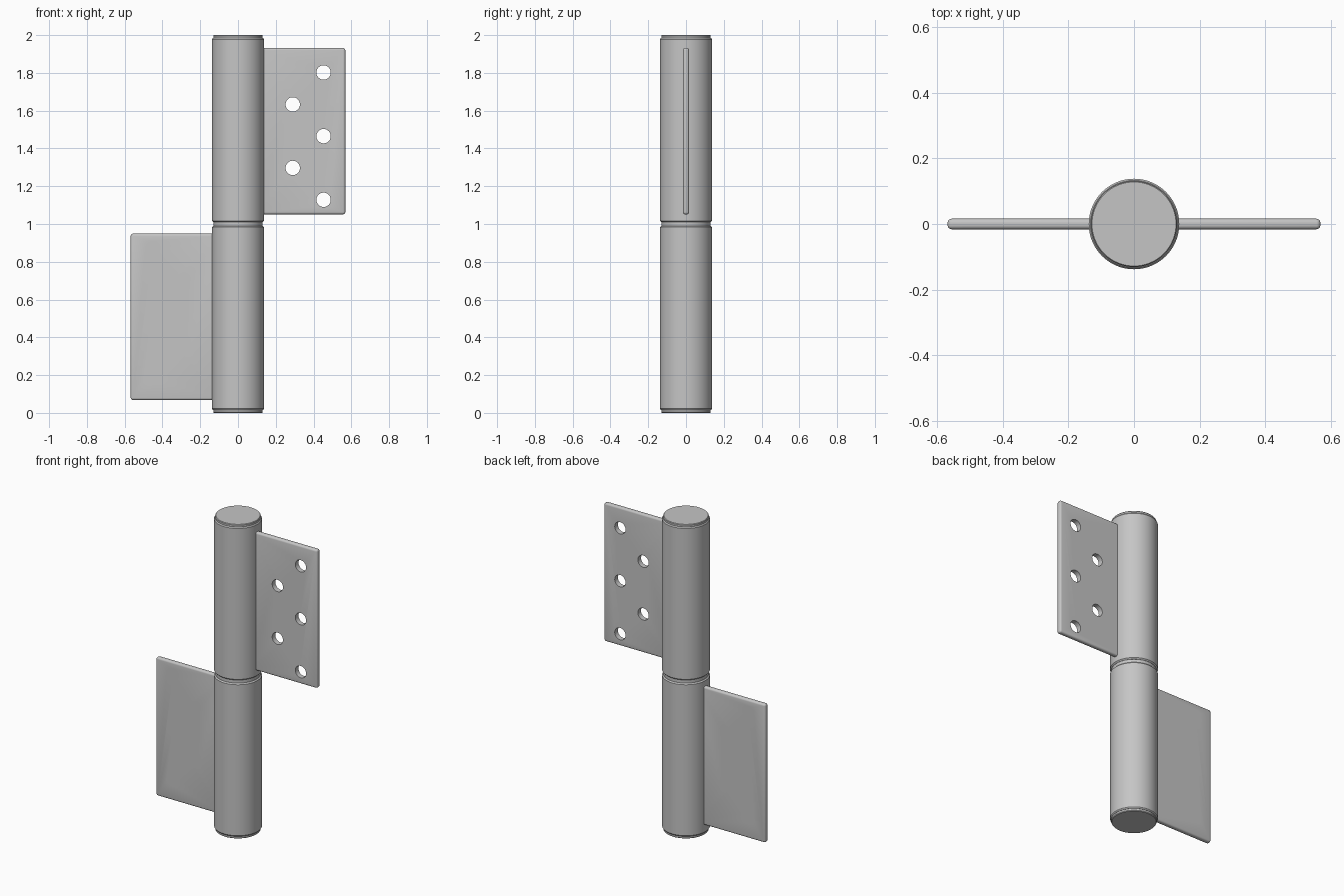
import bpy, bmesh, math
from mathutils import Matrix

if "Cube" in bpy.data.objects:
    bpy.data.objects.remove(bpy.data.objects["Cube"])

steel = bpy.data.materials.new("brushed_steel")
steel.diffuse_color = (0.56, 0.56, 0.56, 1)
steel.use_nodes = True
steel.node_tree.nodes["Principled BSDF"].inputs["Base Color"].default_value = steel.diffuse_color


def finish(bm, name):
    bmesh.ops.recalc_face_normals(bm, faces=bm.faces)
    me = bpy.data.meshes.new(name)
    bm.to_mesh(me)
    bm.free()
    ob = bpy.data.objects.new(name, me)
    me.materials.append(steel)
    bpy.context.collection.objects.link(ob)
    bpy.ops.object.select_all(action='DESELECT')
    ob.select_set(True)
    bpy.context.view_layer.objects.active = ob
    bpy.ops.object.shade_smooth_by_angle(angle=math.radians(35))
    return ob


def lathe(name, profile, seg=64):
    """Closed solid of revolution about z from (radius, height) points."""
    bm = bmesh.new()
    rings = [[bm.verts.new((r * math.cos(2 * math.pi * i / seg),
                            r * math.sin(2 * math.pi * i / seg), z))
              for i in range(seg)] for r, z in profile]
    for a, b in zip(rings, rings[1:]):
        for i in range(seg):
            j = (i + 1) % seg
            bm.faces.new((a[i], a[j], b[j], b[i]))
    bm.faces.new(rings[0])
    bm.faces.new(rings[-1])
    return finish(bm, name)


R = 0.138        # barrel radius
HALF_T = 0.016   # half leaf thickness
HOLE_R = 0.038
HOLES = [(0.453, 1.802), (0.29, 1.633), (0.453, 1.465), (0.29, 1.297), (0.453, 1.128)]

# Half turn about the y axis through z = 1 carries the upper half to the lower
HALF_TURN = Matrix.Translation((0, 0, 2)) @ Matrix.Rotation(math.pi, 4, 'Y')


def leaf(name, turn):
    # Flat plate with rounded outer edges, root buried in the barrel
    x0, x1, z0, z1 = 0.1, 0.568, 1.051, 1.932
    bm = bmesh.new()
    bmesh.ops.create_cube(bm, size=1, matrix=Matrix.Translation(
        ((x0 + x1) / 2, 0, (z0 + z1) / 2)) @ Matrix.Diagonal((x1 - x0, 2 * HALF_T, z1 - z0, 1)))
    outer = [e for e in bm.edges if max(v.co.x for v in e.verts) > x1 - 0.01]
    bmesh.ops.bevel(bm, geom=outer, offset=0.012, segments=4, profile=0.5, affect='EDGES')
    bm.transform(turn)
    plate = finish(bm, name)

    # Screw holes
    bm = bmesh.new()
    for x, z in HOLES:
        bmesh.ops.create_cone(bm, cap_ends=True, segments=40, radius1=HOLE_R, radius2=HOLE_R,
                              depth=0.2, matrix=Matrix.Translation((x, 0, z))
                              @ Matrix.Rotation(math.pi / 2, 4, 'X'))
    bm.transform(turn)
    cutter = finish(bm, name + "_hole_cutter")
    mod = plate.modifiers.new("screw_holes", 'BOOLEAN')
    mod.object, mod.operation, mod.solver = cutter, 'DIFFERENCE', 'EXACT'
    bpy.context.view_layer.objects.active = plate
    # Cut before smoothing so hole rims stay sharp
    while plate.modifiers[0] != mod:
        bpy.ops.object.modifier_move_up(modifier=mod.name)
    bpy.ops.object.modifier_apply(modifier=mod.name)
    bpy.data.objects.remove(cutter)
    bpy.ops.object.select_all(action='DESELECT')
    plate.select_set(True)
    bpy.ops.object.shade_smooth_by_angle(angle=math.radians(35))


# Barrels with chamfered ends, stepped end caps and leaves
for side, turn in (("upper", Matrix.Identity(4)), ("lower", HALF_TURN)):
    barrel = lathe(side + "_barrel", [(0.131, 1.01), (R, 1.017), (R, 1.978), (0.133, 1.985)])
    cap = lathe(side + "_end_cap", [(0.131, 1.975), (0.131, 1.996), (0.128, 2.0)])
    for ob in (barrel, cap):
        ob.data.transform(turn)
    leaf(side + "_leaf", turn)

# Washer between the barrels
lathe("washer", [(0.13, 0.985), (0.13, 1.015)])
